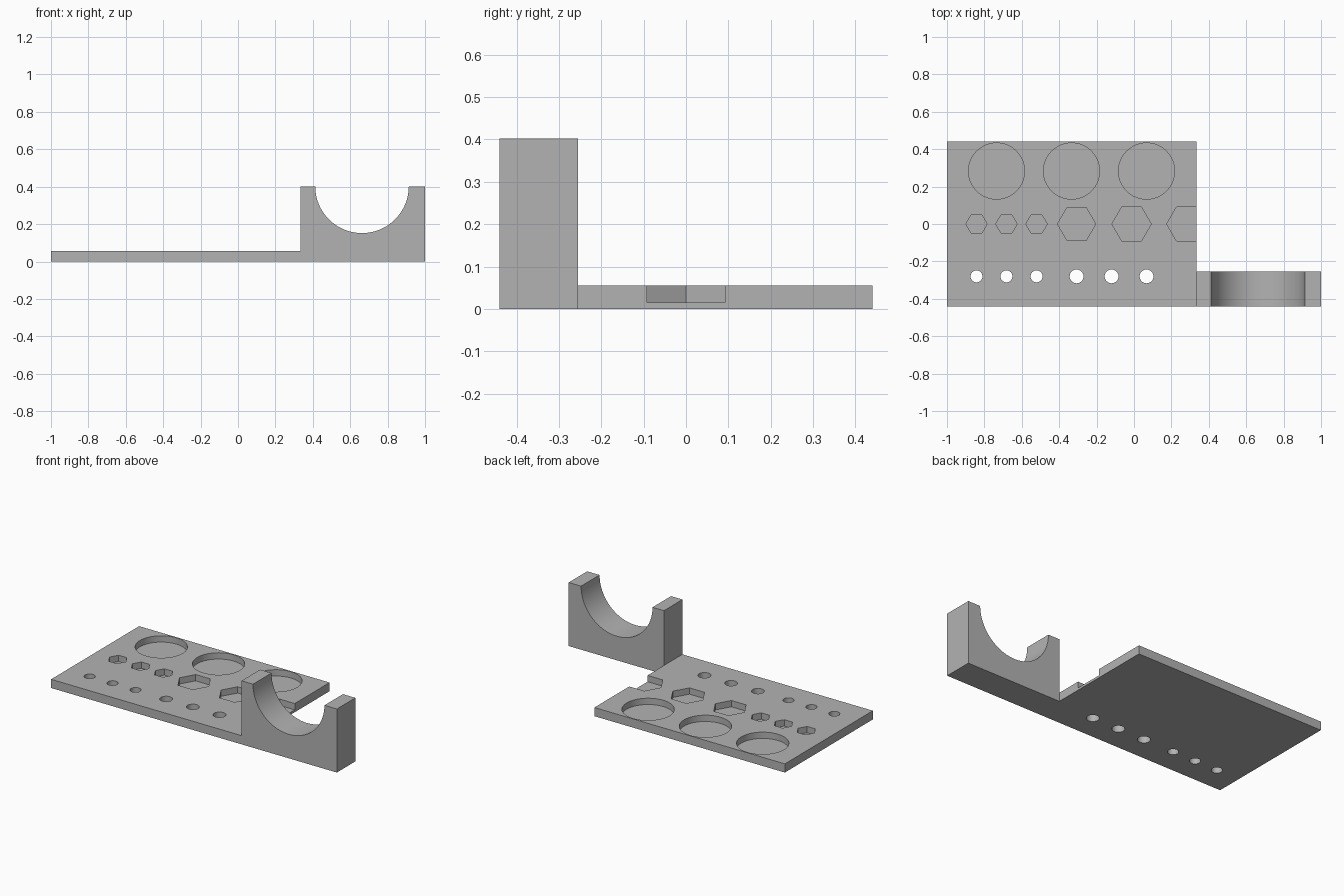
import bpy, bmesh, math
from mathutils import Matrix

default = bpy.data.objects.get("Cube")
if default:
    bpy.data.objects.remove(default, do_unlink=True)

grey = bpy.data.materials.new("plain_grey")
grey.use_nodes = True
colour = (0.45, 0.45, 0.45, 1)
grey.diffuse_color = colour
grey.node_tree.nodes["Principled BSDF"].inputs["Base Color"].default_value = colour

FRONT, BACK, SEAM = -0.44, 0.44, 0.333
THICK, FLOOR, TOP = 0.055, 0.015, 0.402


def add_box(bm, lo, hi):
    size = [b - a for a, b in zip(lo, hi)]
    mid = [(a + b) / 2 for a, b in zip(lo, hi)]
    bmesh.ops.create_cube(bm, size=1, matrix=Matrix.Translation(mid) @ Matrix.Diagonal((*size, 1)))


def add_prism(bm, sides, x, y, radius, bottom, top):
    place = Matrix.Translation((x, y, (bottom + top) / 2)) @ Matrix.Rotation(math.pi / 2, 4, 'Z')
    bmesh.ops.create_cone(bm, cap_ends=True, segments=sides, radius1=radius,
                          radius2=radius, depth=top - bottom, matrix=place)


def make_object(name, bm):
    bmesh.ops.recalc_face_normals(bm, faces=bm.faces)
    mesh = bpy.data.meshes.new(name)
    bm.to_mesh(mesh)
    bm.free()
    mesh.materials.append(grey)
    obj = bpy.data.objects.new(name, mesh)
    bpy.context.collection.objects.link(obj)
    return obj


def combine(target, other, operation):
    mod = target.modifiers.new(operation.lower(), 'BOOLEAN')
    mod.operation, mod.solver, mod.object = operation, 'EXACT', other
    bpy.context.view_layer.update()
    graph = bpy.context.evaluated_depsgraph_get()
    result = bpy.data.meshes.new_from_object(target.evaluated_get(graph))
    target.modifiers.clear()
    target.data = result
    bpy.data.objects.remove(other, do_unlink=True)


# Flat tray
bm = bmesh.new()
add_box(bm, (-1, FRONT, 0), (SEAM, BACK, THICK))
tray = make_object("tool_tray", bm)

# Round pockets, hexagonal pockets and through holes
bm = bmesh.new()
for x in (-0.735, -0.334, 0.067):
    add_prism(bm, 64, x, 0.283, 0.15, FLOOR, 0.1)
for x, radius in ((-0.842, 0.057), (-0.682, 0.057), (-0.521, 0.057),
                  (-0.307, 0.102), (-0.013, 0.105), (0.281, 0.106)):
    add_prism(bm, 6, x, 0, radius, FLOOR, 0.1)
for x, radius in ((-0.842, 0.032), (-0.682, 0.032), (-0.521, 0.032),
                  (-0.307, 0.037), (-0.12, 0.037), (0.067, 0.037)):
    add_prism(bm, 32, x, -0.28, radius, -0.1, 0.1)
combine(tray, make_object("pocket_cutter", bm), 'DIFFERENCE')

# Cradle: half-round profile pushed back from the front face
bm = bmesh.new()
outline = [(SEAM, TOP), (SEAM, 0), (1, 0), (1, TOP)]
steps = 48
for i in range(steps + 1):
    a = math.pi * i / steps
    outline.append((0.663 + 0.25 * math.cos(a), TOP - 0.25 * math.sin(a)))
face = bm.faces.new([bm.verts.new((x, FRONT, z)) for x, z in outline])
pushed = bmesh.ops.extrude_face_region(bm, geom=[face])["geom"]
bmesh.ops.translate(bm, vec=(0, 0.185, 0),
                    verts=[v for v in pushed if isinstance(v, bmesh.types.BMVert)])
combine(tray, make_object("cradle", bm), 'UNION')
tray.name = "tray_with_cradle"

# Smooth the round walls, keep the edges sharp
bpy.ops.object.select_all(action='DESELECT')
tray.select_set(True)
bpy.context.view_layer.objects.active = tray
bpy.ops.object.shade_smooth_by_angle(angle=math.radians(30))
